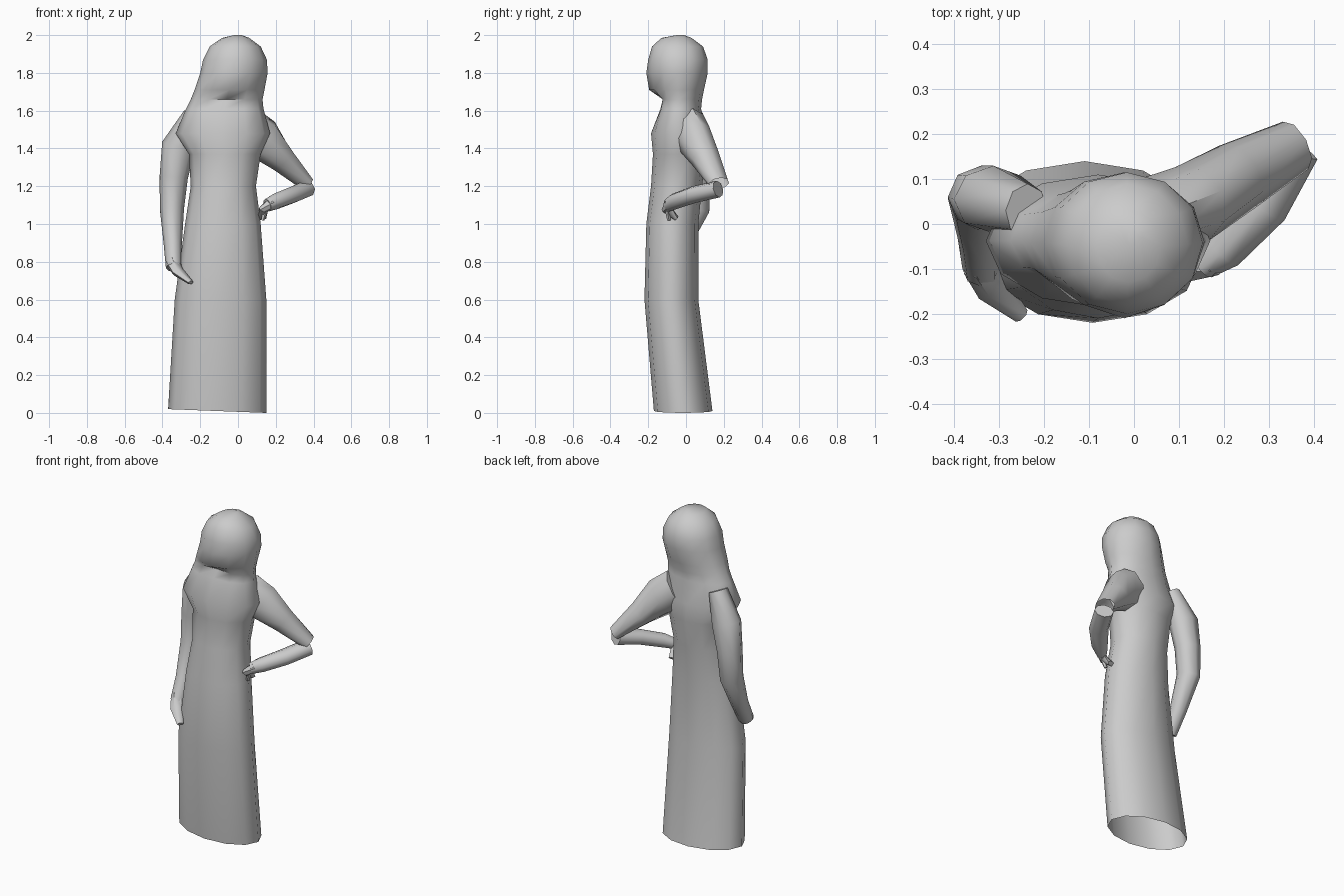
import bpy, bmesh
from math import sin, cos, pi, radians
from mathutils import Vector

cube = bpy.data.objects.get("Cube")
if cube:
    bpy.data.objects.remove(cube)

GREY = (0.6, 0.6, 0.6, 1)
stone = bpy.data.materials.new("plain grey")
stone.use_nodes = True
stone.diffuse_color = GREY
stone.node_tree.nodes["Principled BSDF"].inputs["Base Color"].default_value = GREY


def loft(name, rings, cap_start, cap_end, angle=55):
    """Skin a list of equal-length point rings."""
    bm = bmesh.new()
    loops = [[bm.verts.new(p) for p in ring] for ring in rings]
    n = len(loops[0])
    for low, high in zip(loops, loops[1:]):
        for i in range(n):
            j = (i + 1) % n
            bm.faces.new((low[i], low[j], high[j], high[i]))
    if cap_start:
        bm.faces.new(loops[0][::-1])
    if cap_end:
        bm.faces.new(loops[-1])
    bmesh.ops.recalc_face_normals(bm, faces=bm.faces)
    mesh = bpy.data.meshes.new(name)
    bm.to_mesh(mesh)
    bm.free()
    mesh.materials.append(stone)
    obj = bpy.data.objects.new(name, mesh)
    bpy.context.collection.objects.link(obj)
    bpy.ops.object.select_all(action='DESELECT')
    obj.select_set(True)
    bpy.context.view_layer.objects.active = obj
    bpy.ops.object.shade_smooth_by_angle(angle=radians(angle))
    return obj


def body_ring(z, left, right, front, back, dent=0, tilt=0, n=12):
    """Horizontal ring from its extents; dent pushes the front centre inwards."""
    cx, cy = (left + right) / 2, (front + back) / 2
    pts = []
    for i in range(n):
        t = 2 * pi * i / n - pi / 2
        c, s = cos(t), sin(t)
        x, y = cx + c * (right - left) / 2, cy + s * (back - front) / 2
        if s < -0.8:
            y += dent * (1 if s < -0.95 else 0.4)
        pts.append((x, y, z - tilt * c))
    return pts


def limb(name, path, ref, n=8, cap_start=True, cap_end=True):
    """Tube along a path of (centre, half width, half depth)."""
    centres = [Vector(p[0]) for p in path]
    rings = []
    for k, (_, a, b) in enumerate(path):
        d = centres[min(k + 1, len(path) - 1)] - centres[max(k - 1, 0)]
        side = d.cross(Vector(ref)).normalized()
        up = side.cross(d).normalized()
        rings.append([centres[k] + side * a * cos(2 * pi * i / n) + up * b * sin(2 * pi * i / n)
                      for i in range(n)])
    return loft(name, rings, cap_start, cap_end)


# Long dress, shoulders, veil and head in one skin, open at the hem
loft("robed_body", [
    body_ring(0.01, -0.37, 0.15, -0.17, 0.14, tilt=0.01),
    body_ring(0.60, -0.335, 0.15, -0.22, 0.065),
    body_ring(1.00, -0.28, 0.12, -0.21, 0.065),
    body_ring(1.20, -0.25, 0.095, -0.185, 0.085),
    body_ring(1.37, -0.26, 0.12, -0.175, 0.105),
    body_ring(1.48, -0.33, 0.17, -0.185, 0.11),
    body_ring(1.61, -0.275, 0.135, -0.155, 0.08, dent=0.02),
    body_ring(1.66, -0.25, 0.13, -0.16, 0.085, dent=0.05),
    body_ring(1.71, -0.23, 0.14, -0.18, 0.095, dent=-0.015),
    body_ring(1.80, -0.20, 0.157, -0.195, 0.115, dent=-0.015),
    body_ring(1.87, -0.185, 0.153, -0.20, 0.115),
    body_ring(1.94, -0.15, 0.12, -0.18, 0.09),
    body_ring(1.985, -0.085, 0.06, -0.13, 0.03),
    body_ring(2.0, -0.02, 0.02, -0.05, -0.01),
], False, True)

# Hanging right arm with its hand resting on the skirt
limb("right_arm", [
    ((-0.24, 0.03, 1.58), 0.05, 0.06),
    ((-0.315, 0.055, 1.41), 0.09, 0.075),
    ((-0.34, 0.06, 1.25), 0.075, 0.07),
    ((-0.35, 0.055, 1.08), 0.064, 0.07),
    ((-0.345, -0.03, 0.89), 0.048, 0.05),
    ((-0.34, -0.10, 0.77), 0.042, 0.045),
], (0, 1, 0))
limb("right_hand", [
    ((-0.35, -0.09, 0.80), 0.035, 0.04),
    ((-0.315, -0.14, 0.745), 0.04, 0.025),
    ((-0.25, -0.205, 0.69), 0.018, 0.012),
], (0, 0, 1), n=6)

# Bent left arm: wide sleeve, open at the elbow
limb("left_sleeve", [
    ((0.04, 0.02, 1.51), 0.085, 0.12),
    ((0.13, 0.045, 1.45), 0.09, 0.115),
    ((0.23, 0.105, 1.345), 0.08, 0.075),
    ((0.36, 0.175, 1.215), 0.06, 0.04),
], (0, 0, 1), cap_end=False)
limb("left_forearm", [
    ((0.36, 0.17, 1.185), 0.055, 0.045),
    ((0.29, 0.04, 1.155), 0.055, 0.045),
    ((0.20, -0.06, 1.12), 0.045, 0.043),
    ((0.155, -0.095, 1.10), 0.03, 0.035),
], (0, 0, 1))

# Hand curled against the hip, with a thumb
limb("left_hand", [
    ((0.18, -0.085, 1.115), 0.03, 0.03),
    ((0.135, -0.10, 1.075), 0.035, 0.022),
    ((0.125, -0.05, 1.03), 0.025, 0.014),
], (0, 0, 1), n=6)
limb("left_thumb", [
    ((0.15, -0.10, 1.09), 0.016, 0.016),
    ((0.13, -0.09, 1.02), 0.01, 0.01),
], (0, 1, 0), n=5)
